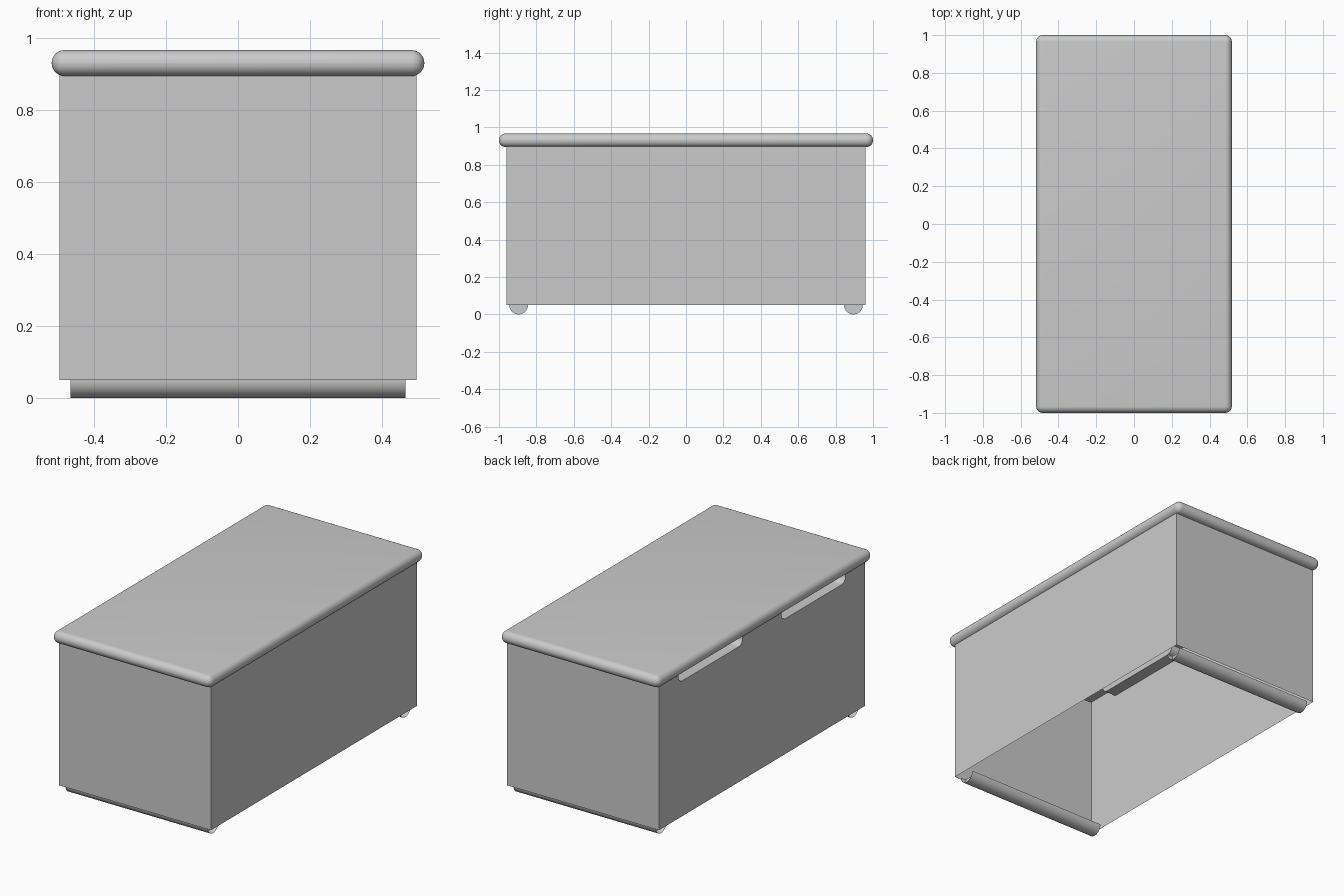
import bpy, bmesh, math
from mathutils import Vector

if "Cube" in bpy.data.objects:
    bpy.data.objects.remove(bpy.data.objects["Cube"])

X, Y = 0.496, 0.96          # body half sizes
Z0, Z1 = 0.05, 0.9          # body bottom and top
DEPTH = 0.07                # hand recess depth


def make(name, bm, smooth=False):
    me = bpy.data.meshes.new(name)
    bm.to_mesh(me)
    bm.free()
    ob = bpy.data.objects.new(name, me)
    bpy.context.collection.objects.link(ob)
    if smooth:
        bpy.ops.object.select_all(action='DESELECT')
        ob.select_set(True)
        bpy.context.view_layer.objects.active = ob
        bpy.ops.object.shade_smooth_by_angle(angle=math.radians(40))
    return ob


def face(bm, pts):
    return bm.faces.new([bm.verts.new(p) for p in pts])


def notch(y0, y1, zb=0.848, r=0.04, n=6):
    """Outline (y, z) of a notch open at the top, with rounded lower corners."""
    pts = [(y0, Z1)]
    for i in range(n + 1):
        a = math.pi + i / n * math.pi / 2
        pts.append((y0 + r + r * math.cos(a), zb + r + r * math.sin(a)))
    for i in range(n + 1):
        a = 1.5 * math.pi + i / n * math.pi / 2
        pts.append((y1 - r + r * math.cos(a), zb + r + r * math.sin(a)))
    return pts + [(y1, Z1)]


# Body: thin walls, open below, hand recesses in the left wall
bm = bmesh.new()
notches = [notch(-0.78, -0.18), notch(0.18, 0.78)]
face(bm, [(X, -Y, Z0), (X, Y, Z0), (X, Y, Z1), (X, -Y, Z1)])
face(bm, [(-X, -Y, Z0), (X, -Y, Z0), (X, -Y, Z1), (-X, -Y, Z1)])
face(bm, [(X, Y, Z0), (-X, Y, Z0), (-X, Y, Z1), (X, Y, Z1)])
outline = [(-Y, Z1)] + notches[0] + notches[1] + [(Y, Z1), (Y, Z0), (-Y, Z0)]
face(bm, [(-X, y, z) for y, z in outline])
for pts in notches:
    face(bm, [(-X + DEPTH, y, z) for y, z in pts])
    for (ya, za), (yb, zb) in zip(pts, pts[1:]):
        face(bm, [(-X, ya, za), (-X, yb, zb),
                  (-X + DEPTH, yb, zb), (-X + DEPTH, ya, za)])
bmesh.ops.remove_doubles(bm, verts=bm.verts, dist=1e-5)
make("body", bm, True)

# Lid: slab with fully rounded edges
bm = bmesh.new()
bmesh.ops.create_cube(bm, size=1)
for v in bm.verts:
    v.co = Vector((v.co.x * 1.036, v.co.y * 2.0, 0.931 + v.co.z * 0.072))
bmesh.ops.bevel(bm, geom=bm.edges[:], offset=0.0355, segments=8,
                profile=0.5, affect='EDGES', clamp_overlap=True)
make("lid", bm, True)

# Feet: half-round runners across each end
R, L, N = 0.05, 0.465, 16
for name, yc in (("front_foot", -0.895), ("back_foot", 0.895)):
    arc = [(yc + R * math.cos(math.pi + math.pi * i / N),
            R + R * math.sin(math.pi + math.pi * i / N)) for i in range(N + 1)]
    bm = bmesh.new()
    for (ya, za), (yb, zb) in zip(arc, arc[1:]):
        face(bm, [(-L, ya, za), (-L, yb, zb), (L, yb, zb), (L, ya, za)])
    bmesh.ops.remove_doubles(bm, verts=bm.verts, dist=1e-5)
    for x in (-0.43, 0.43):
        face(bm, [(x, y, z) for y, z in arc])
    make(name, bm, True)
